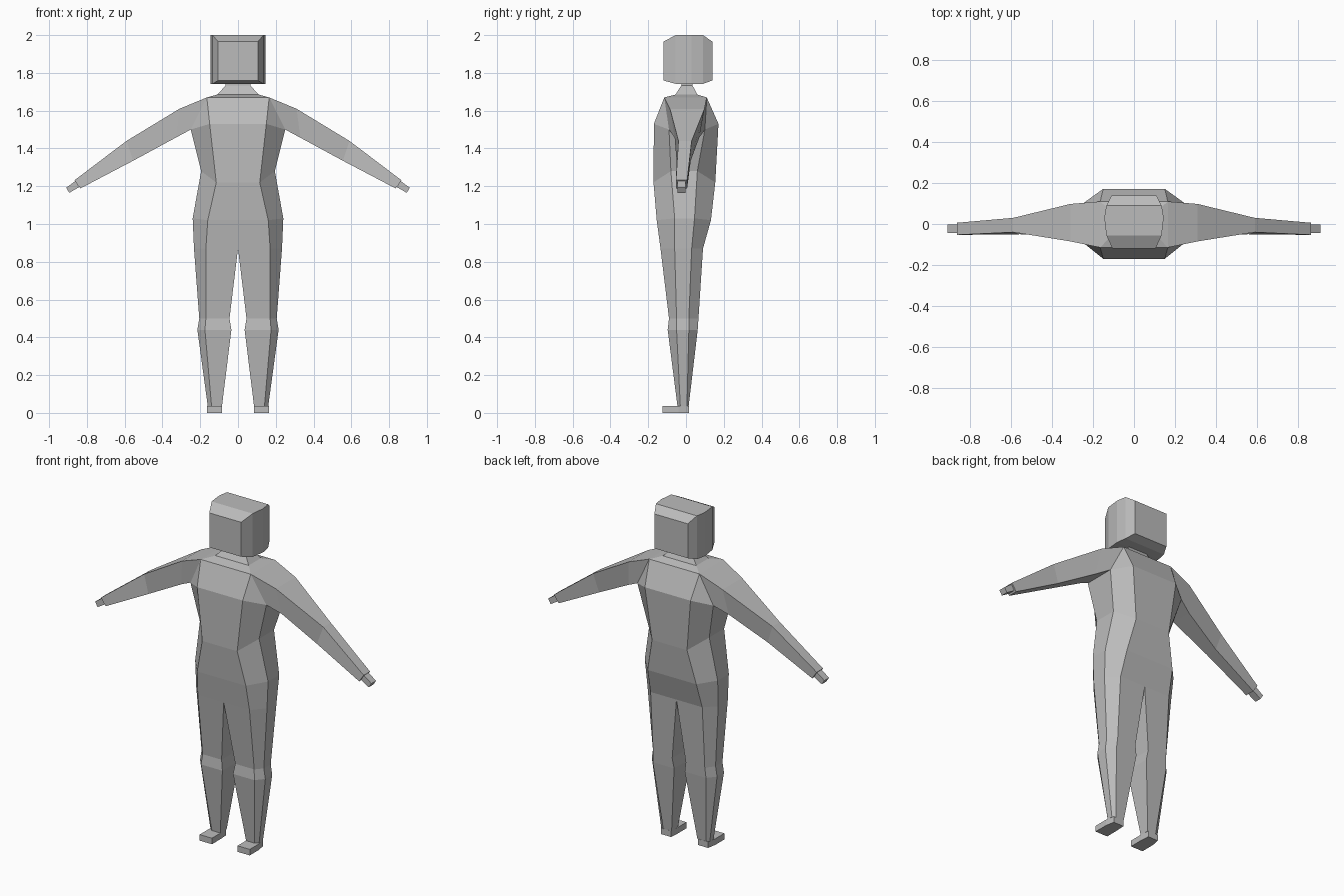
import bpy, bmesh

if "Cube" in bpy.data.objects:
    bpy.data.objects.remove(bpy.data.objects["Cube"])

grey = bpy.data.materials.new("plain grey")
grey.diffuse_color = (0.5, 0.5, 0.5, 1)
grey.use_nodes = True
grey.node_tree.nodes["Principled BSDF"].inputs["Base Color"].default_value = grey.diffuse_color


def loft(name, rings, caps=(True, True), skip=(), mirror=False):
    """Join equal rings of points; skip lists (band, side) pairs left open."""
    bm = bmesh.new()
    vs = [[bm.verts.new(p) for p in r] for r in rings]
    n = len(vs[0])
    for i in range(len(vs) - 1):
        for j in range(n):
            k = (j + 1) % n
            quad = (vs[i][j], vs[i][k], vs[i + 1][k], vs[i + 1][j])
            # faces lying on the mirror plane stay open
            on_plane = mirror and all(abs(v.co.x) < 1e-5 for v in quad)
            if (i, j) not in skip and not on_plane:
                bm.faces.new(quad)
    for use, ring in zip(caps, (vs[0], vs[-1])):
        if use:
            bm.faces.new(ring)
    bmesh.ops.remove_doubles(bm, verts=bm.verts, dist=1e-5)
    bmesh.ops.recalc_face_normals(bm, faces=bm.faces)
    # a limb open at its root still has to face outwards
    if bm.calc_volume(signed=True) < 0:
        bmesh.ops.reverse_faces(bm, faces=bm.faces)
    me = bpy.data.meshes.new(name)
    bm.to_mesh(me)
    bm.free()
    me.materials.append(grey)
    ob = bpy.data.objects.new(name, me)
    bpy.context.collection.objects.link(ob)
    if mirror:
        m = ob.modifiers.new("mirror", 'MIRROR')
        m.use_clip = True
    return ob


def box_ring(z, x, y0, y1):
    return [(-x, y0, z), (x, y0, z), (x, y1, z), (-x, y1, z)]


# Torso and legs: z, inner x, panel x, outer x, front y, side front y, side back y, back y, side z
body = [
    (1.67, 0, .165, .165, -.115, -.115, .11, .11, 1.67),
    (1.53, 0, .15, .25, -.17, -.09, .10, .172, 1.50),
    (1.22, 0, .115, .195, -.172, -.08, .06, .155, 1.28),
    (1.02, 0, .16, .24, -.155, -.06, .045, .132, 1.03),
    (.87, 0, .17, .233, -.135, -.06, .03, .09, .87),
    (.50, .045, .17, .205, -.09, -.05, .015, .066, .50),
    (.44, .035, .175, .215, -.097, -.05, .015, .062, .44),
    (.035, .085, .14, .16, -.045, -.03, .005, .014, .035),
]
rings = []
for z, xi, xp, xo, yf, sf, sb, yb, zs in body:
    rings.append([(xi, yf, z), (xp, yf, z), (xo, sf, zs),
                  (xo, sb, zs), (xp, yb, z), (xi, yb, z)])
loft("body_and_legs", rings, caps=(False, True), skip={(0, 2)}, mirror=True)

# Shoulder top rising slightly to the neck
loft("shoulder_top", [box_ring(1.67, .165, -.115, .11),
                      box_ring(1.685, .11, -.056, .06)], caps=(False, False))
loft("neck", [box_ring(1.685, .11, -.056, .06),
              box_ring(1.733, .065, -.025, .035),
              box_ring(1.75, .065, -.025, .035)], caps=(False, True))

# Arms: top x, top z, bottom x, bottom z, front y, back y
arm = [
    (.165, 1.67, .25, 1.50, -.115, .11, -.09, .10),
    (.31, 1.61, .33, 1.457, -.085, .098, -.06, .07),
    (.59, 1.44, .555, 1.335, -.04, .03, -.05, .025),
    (.865, 1.232, .835, 1.188, -.053, .006, -.053, .006),
]
loft("arms", [[(tx, f, tz), (tx, b, tz), (bx, b2, bz), (bx, f2, bz)]
              for tx, tz, bx, bz, f, b, f2, b2 in arm],
     caps=(False, True), mirror=True)
loft("hands", [[(tx, -.045, tz), (tx, -.002, tz), (bx, -.002, bz), (bx, -.045, bz)]
               for tx, tz, bx, bz in ((.86, 1.228, .842, 1.195),
                                      (.91, 1.192, .893, 1.165))], mirror=True)

# Feet
loft("feet", [[(.084, -.125, z), (.165, -.125, z), (.165, -.04, z),
               (.155, .015, z), (.088, .015, z), (.084, -.04, z)]
              for z in (0, .036)], mirror=True)

# Head: rounded block built front to back
loft("head", [[(-x, y, z0), (x, y, z0), (x, y, z1), (-x, y, z1)]
              for y, x, z0, z1 in ((-.12, .105, 1.76, 1.965), (-.055, .135, 1.742, 2.0),
                                   (.03, .145, 1.74, 2.0), (.09, .135, 1.742, 2.0),
                                   (.14, .11, 1.76, 1.965))])
